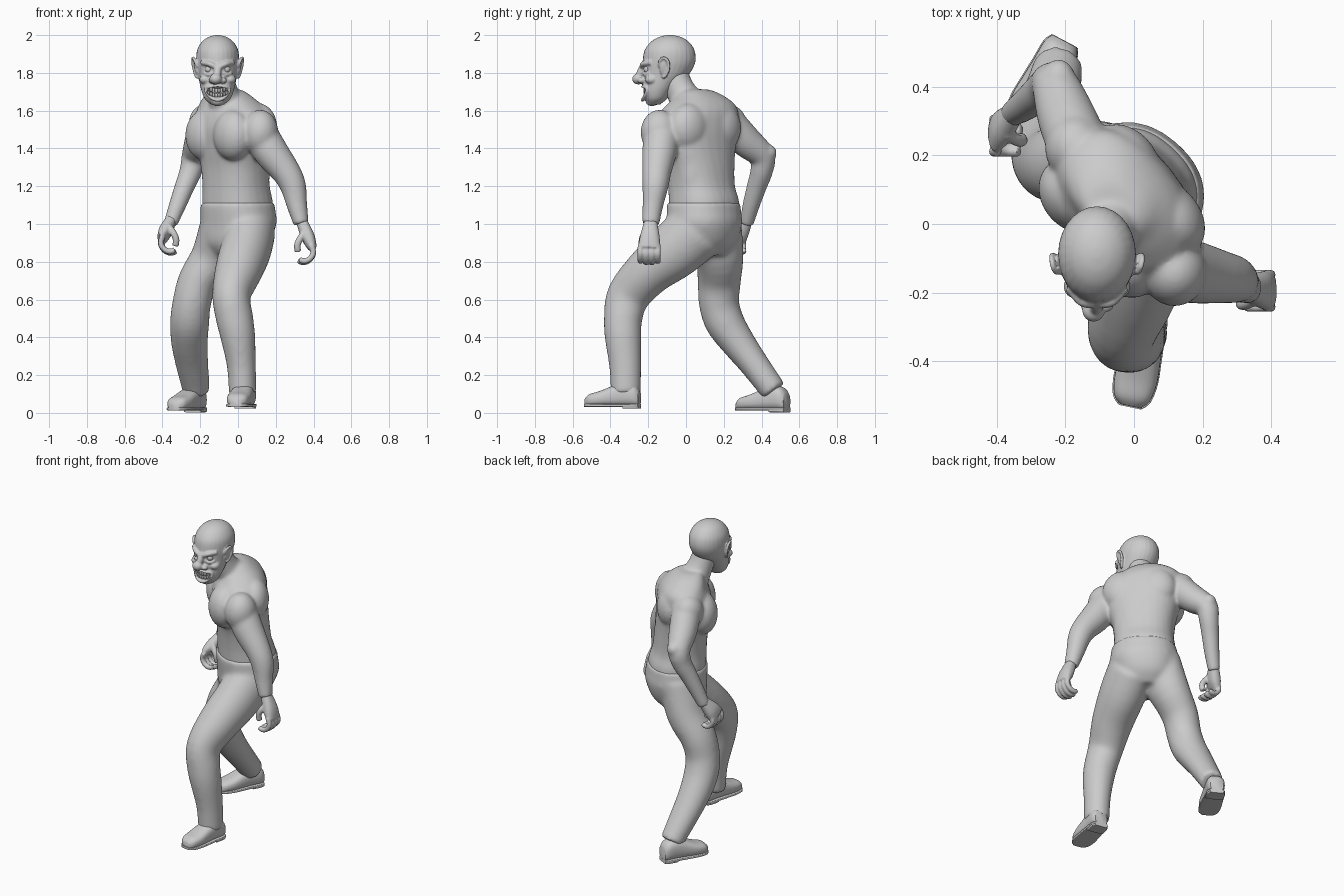
import bpy, bmesh, math
from mathutils import Vector, Matrix


def catmull(a, b, c, d, t):
    return [0.5 * (2*q + (r-p)*t + (2*p-5*q+4*r-s)*t*t + (3*q-p-3*r+s)*t**3)
            for p, q, r, s in zip(a, b, c, d)]


def loft(bm, secs, p=2.0, n=28, steps=4, M=Matrix(), axis=None):
    """Skin superellipse sections (x, y, z, a, b, turn) along a smooth path."""
    S = [tuple(s) + ((s[3], 0) if len(s) == 4 else (0,) if len(s) == 5 else ()) for s in secs]
    E = [S[0]] + S + [S[-1]]
    P = [catmull(*E[i:i+4], k/steps) for i in range(len(S)-1) for k in range(steps)] + [list(S[-1])]
    rings = []
    for i, s in enumerate(P):
        t = (Vector(P[min(i+1, len(P)-1)][:3]) - Vector(P[max(i-1, 0)][:3])).normalized()
        t = Vector(axis) if axis else t
        w = math.radians(s[5])
        u = Vector((math.cos(w), math.sin(w), 0))
        u = (u - t*u.dot(t)).normalized()
        v = t.cross(u)
        ring = []
        for k in range(n):
            c, d = math.cos(2*math.pi*k/n), math.sin(2*math.pi*k/n)
            c = math.copysign(abs(c)**(2/p), c) * s[3]
            d = math.copysign(abs(d)**(2/p), d) * s[4]
            ring.append(bm.verts.new(M @ (Vector(s[:3]) + u*c + v*d)))
        rings.append(ring)
    for r0, r1 in zip(rings, rings[1:]):
        for k in range(n):
            bm.faces.new((r0[k], r0[(k+1) % n], r1[(k+1) % n], r1[k]))
    bm.faces.new(rings[0][::-1])
    bm.faces.new(rings[-1])


def tube(bm, pts, r, turn=90):
    loft(bm, [(*q, r, r, turn) for q in pts], n=14)


def ball(bm, c, r, rot=Matrix()):
    r = r if isinstance(r, tuple) else (r, r, r)
    bmesh.ops.create_icosphere(bm, subdivisions=4, radius=1,
                               matrix=Matrix.Translation(c) @ rot @ Matrix.Diagonal((*r, 1)))


def finish(bm, name, voxel=0, smooth=4, cutter=None):
    bmesh.ops.recalc_face_normals(bm, faces=bm.faces)
    me = bpy.data.meshes.new(name)
    bm.to_mesh(me)
    bm.free()
    ob = bpy.data.objects.new(name, me)
    bpy.context.collection.objects.link(ob)
    if voxel:
        m = ob.modifiers.new("fuse", 'REMESH')
        m.mode, m.voxel_size = 'VOXEL', voxel
        if cutter:
            m = ob.modifiers.new("cut", 'BOOLEAN')
            m.operation, m.object = 'DIFFERENCE', cutter
        m = ob.modifiers.new("soften", 'SMOOTH')
        m.factor, m.iterations = 0.5, smooth
    bpy.ops.object.select_all(action='DESELECT')
    ob.select_set(True)
    bpy.context.view_layer.objects.active = ob
    if voxel:
        bpy.ops.object.convert(target='MESH')
    bpy.ops.object.shade_smooth_by_angle(angle=math.radians(50))
    return ob


# Upper body: twisted trunk
bm = bmesh.new()
loft(bm, [(0, .095, 1.03, .186, .168, -42), (-.003, .095, 1.12, .186, .171, -43),
          (-.01, .082, 1.2, .18, .16, -44), (-.015, .073, 1.3, .19, .158, -47),
          (-.02, .06, 1.4, .215, .163, -50), (-.025, .055, 1.5, .238, .167, -52),
          (-.03, .066, 1.58, .23, .155, -52), (-.04, .08, 1.63, .198, .133, -52),
          (-.052, .075, 1.67, .148, .11, -50), (-.058, .058, 1.7, .105, .083, -48),
          (-.06, .045, 1.713, .07, .06, -45)], p=2.3, axis=(0, 0, 1))
# Neck
loft(bm, [(-.06, .015, 1.63, .095), (-.082, -.03, 1.71, .078), (-.1, -.065, 1.8, .074)])
# Chest and back muscles in the trunk's turned frame
R = Matrix.Rotation(math.radians(-52), 4, 'Z')
for s in (-1, 1):
    for x, y, z, r in ((.12, -.1, 1.47, (.118, .095, .135)), (.105, .08, 1.51, (.12, .09, .13)),
                       (.075, .085, 1.28, (.08, .075, .2))):
        ball(bm, Vector((-.022, .05, z)) + R @ Vector((s*x, y, 0)), r, R)
# Shoulders and arms
ball(bm, (.118, -.14, 1.485), (.095, .1, .12))
ball(bm, (-.172, .222, 1.535), (.088, .097, .1))
loft(bm, [(.09, -.12, 1.52, .095), (.172, -.14, 1.385, .092), (.255, -.155, 1.275, .077),
          (.292, -.162, 1.2, .069), (.312, -.175, 1.1, .055), (.335, -.187, 1.0, .041, .046)])
loft(bm, [(-.16, .22, 1.54, .09), (-.198, .315, 1.44, .085), (-.23, .402, 1.36, .069),
          (-.25, .4, 1.28, .06), (-.282, .375, 1.2, .053), (-.32, .345, 1.1, .046),
          (-.358, .32, 1.0, .037)])
ball(bm, (-.22, .436, 1.377), .045)
finish(bm, "upper_body", .0085, 16)

# Hands with curled fingers
for name, s, w, k in (("left_hand", 1, Vector((.331, -.186, 1.03)), Vector((.395, -.195, .87))),
                      ("right_hand", -1, Vector((-.35, .326, 1.03)), Vector((-.405, .258, .92)))):
    bm = bmesh.new()
    m = w.lerp(k, .6)
    loft(bm, [(*w, .028, .03), (*m, .036, .052), (*k, .024, .058)], p=2.4)
    for j in range(4):
        y, c = (j-1.5)*.031, .92 + .1*(j in (1, 2))
        tube(bm, [k + Vector((-s*dx*c, y, -dz*c)) for dx, dz in
                  ((.008, -.02), (-.004, .025), (.018, .06), (.05, .072), (.076, .062))], .0155)
    tube(bm, [m + Vector((-s*dx, dy, dz)) for dx, dy, dz in
              ((.01, -.02, .03), (.04, -.04, -.01), (.055, -.042, -.045), (.052, -.035, -.08))], .018)
    finish(bm, name, .006, 4)

# Trousers: pelvis, forward leg, trailing leg
bm = bmesh.new()
loft(bm, [(-.02, .09, .835, .1, .11, -40), (-.012, .097, .9, .168, .162, -40),
          (.004, .1, 1.0, .204, .182, -40), (.0, .095, 1.07, .201, .182, -42),
          (-.002, .093, 1.115, .197, .181, -42)], p=2.2, axis=(0, 0, 1))
loft(bm, [(.065, .06, .97, .135, .16), (.04, -.06, .86, .135, .152), (.0, -.2, .745, .124, .128),
          (-.035, -.305, .62, .102, .115), (-.018, -.333, .5, .099, .102), (0, -.333, .4, .092, .097),
          (.018, -.322, .25, .077, .085), (.025, -.318, .1, .074, .08)])
loft(bm, [(-.07, .13, .99, .132, .17), (-.13, .176, .83, .118, .13), (-.212, .176, .7, .105, .115),
          (-.245, .175, .58, .102, .107), (-.256, .205, .48, .104, .104), (-.257, .27, .38, .098, .092),
          (-.245, .352, .27, .088, .079), (-.22, .466, .115, .072, .069)])
finish(bm, "trousers", .011, 16)

# Shoes: upper, flat sole and heel block
for name, at, yaw in (("front_shoe", (.05, -.243, .022), -12), ("rear_shoe", (-.2, .537, .003), -28)):
    M = Matrix.Translation(at) @ Matrix.Rotation(math.radians(yaw), 4, 'Z')
    bm = bmesh.new()
    prof = ((.004, .04, .09), (.03, .053, .12), (.09, .056, .13), (.15, .06, .108),
            (.215, .063, .082), (.27, .053, .066), (.295, .03, .045))
    loft(bm, [(0, -s, .012+h/2, w, h/2) for s, w, h in prof], p=2.6, M=M, axis=(0, -1, 0))
    loft(bm, [(0, -s*1.01, .018, w+.003, .008) for s, w, h in prof], p=6, M=M, axis=(0, -1, 0))
    loft(bm, [(0, -s, .011, w, .011) for s, w in ((.003, .04), (.03, .053), (.085, .053))],
         p=7, M=M, axis=(0, -1, 0))
    finish(bm, name)

# Head
hx = -.108
bm = bmesh.new()
ball(bm, (hx, -.222, 1.7), (.058, .05, .028))
cut = finish(bm, "mouth_cutter")
cut.hide_render = True
bm = bmesh.new()
loft(bm, [(hx, y, z, a, b) for z, y, a, b in
          ((1.632, -.168, .034, .03), (1.66, -.16, .066, .057), (1.7, -.15, .084, .078),
           (1.75, -.13, .096, .1), (1.8, -.105, .104, .127), (1.86, -.09, .113, .14),
           (1.92, -.087, .109, .132), (1.965, -.085, .083, .1), (1.99, -.085, .048, .058),
           (2.0, -.085, .012, .015))], axis=(0, 0, 1))
ball(bm, (hx, -.18, 1.652), (.038, .034, .028))
# Hooked nose
tube(bm, [(hx, -.215, 1.845), (hx, -.238, 1.81), (hx-.006, -.25, 1.775)], .02, 0)
ball(bm, (hx-.01, -.252, 1.768), (.033, .033, .029))


def skin_y(x):
    return -.15 - .079 * math.sqrt(max(0, 1 - (x/.087)**2))


# Grinning lips
tube(bm, [(hx+.063*math.cos(t), skin_y(.063*math.cos(t)) - .001,
           1.69 + .034*math.sin(t) + 6*(.063*math.cos(t))**2)
          for t in [math.pi*k/8 for k in range(17)]], .009, 90)
for s in (-1, 1):
    # Brow, cheek, eye bag, nostril, forehead wrinkle
    tube(bm, [(hx+s*.012, -.232, 1.832), (hx+s*.045, -.226, 1.848), (hx+s*.082, -.185, 1.855)], .014)
    ball(bm, (hx+s*.064, -.182, 1.765), (.033, .035, .026))
    tube(bm, [(hx+s*.022, -.222, 1.802), (hx+s*.048, -.217, 1.79), (hx+s*.074, -.193, 1.8)], .009)
    ball(bm, (hx+s*.028, -.236, 1.76), (.02, .02, .016))
    tube(bm, [(hx+s*.005, -.219, 1.872), (hx+s*.04, -.21, 1.882), (hx+s*.075, -.175, 1.885)], .007)
    # Ear plate, rim and lobe
    ball(bm, (hx+s*.112, -.115, 1.825), (.011, .024, .047), Matrix.Rotation(s*.2, 4, 'Y'))
    tube(bm, [(hx+s*dx, y, z) for dx, y, z in
              ((.106, -.138, 1.832), (.12, -.14, 1.862), (.13, -.118, 1.88), (.132, -.095, 1.86),
               (.126, -.092, 1.822), (.115, -.108, 1.785), (.106, -.124, 1.775))], .008, 0)
finish(bm, "head", .0052, 2, cut)
bpy.data.objects.remove(cut)

# Eyes
bm = bmesh.new()
for s in (-1, 1):
    ball(bm, (hx+s*.046, -.203, 1.819), .021)
finish(bm, "eyes")

# Teeth: two curved rows
bm = bmesh.new()
for i in range(8):
    x = (i-3.5)*.0135
    for z, h in ((1.706, .024), (1.682, .02)):
        bmesh.ops.create_cube(bm, size=1, matrix=Matrix.Translation((hx+x, skin_y(x)+.01, z+5*x*x))
                              @ Matrix.Rotation(x*11, 4, 'Z') @ Matrix.Diagonal((.0125, .012, h, 1)))
bmesh.ops.bevel(bm, geom=bm.edges[:], offset=.002, segments=1, affect='EDGES')
finish(bm, "teeth")
